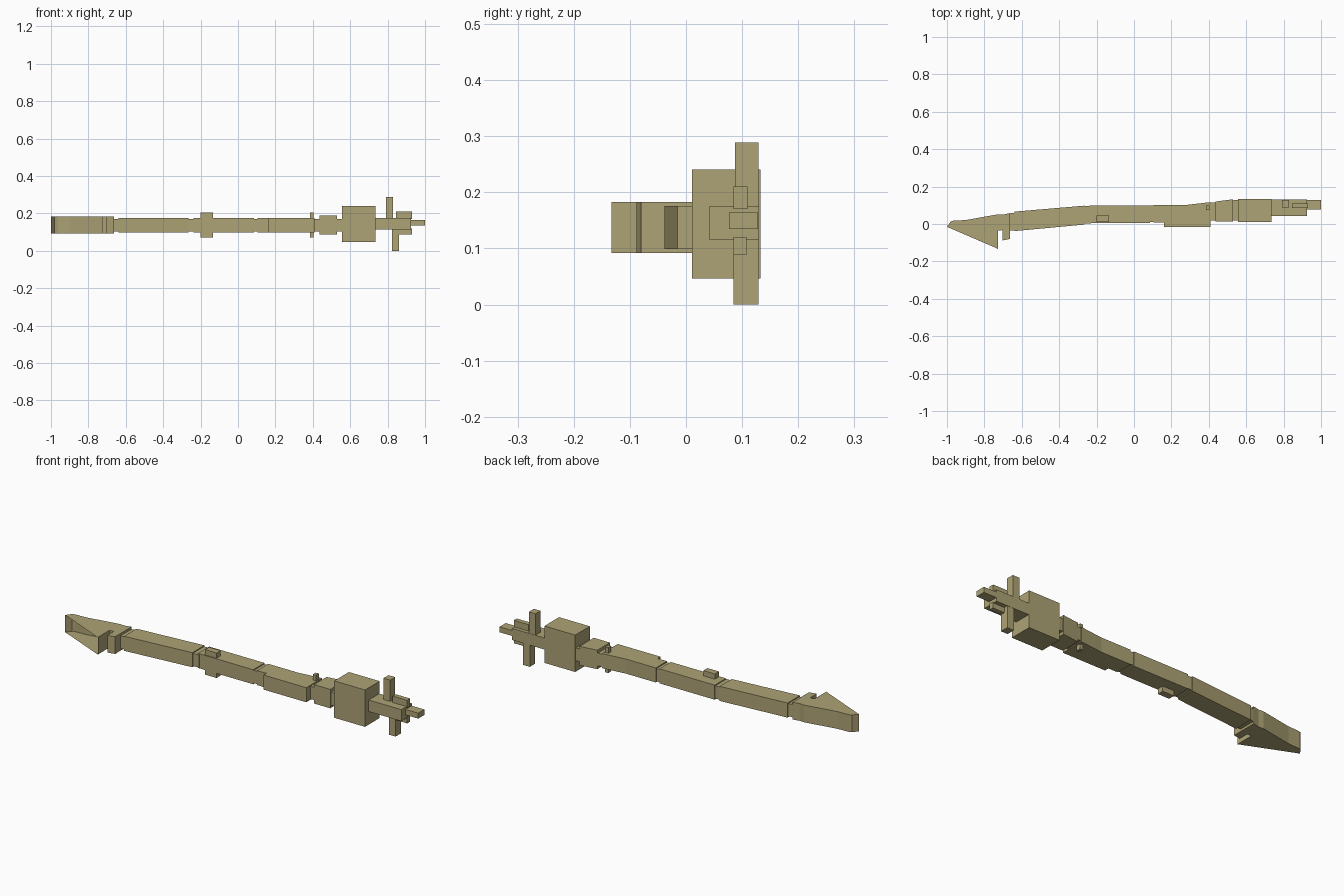
import bpy, bmesh

tan = bpy.data.materials.new("khaki tan")
tan.diffuse_color = (0.42, 0.365, 0.18, 1)


def prism(name, pts, z0, z1, open_side=None):
    """Extrude an x/y outline from z0 to z1; open_side drops one side wall."""
    bm = bmesh.new()
    low = [bm.verts.new((x, y, z0)) for x, y in pts]
    high = [bm.verts.new((x, y, z1)) for x, y in pts]
    bm.faces.new(low[::-1])
    bm.faces.new(high)
    n = len(pts)
    walls = [bm.faces.new((low[i], low[(i + 1) % n], high[(i + 1) % n], high[i]))
             for i in range(n)]
    bmesh.ops.recalc_face_normals(bm, faces=bm.faces[:])
    if open_side is not None:
        bmesh.ops.delete(bm, geom=[walls[open_side]], context='FACES_ONLY')
    me = bpy.data.meshes.new(name)
    bm.to_mesh(me)
    bm.free()
    me.materials.append(tan)
    ob = bpy.data.objects.new(name, me)
    bpy.context.collection.objects.link(ob)
    return ob


def box(name, x0, x1, y0, y1, z0, z1):
    return prism(name, [(x0, y0), (x1, y0), (x1, y1), (x0, y1)], z0, z1)


# Wedge-shaped end with a slot; its slanted front is open
prism("wedge_end", [
    (-1, -0.015), (-0.727, -0.133), (-0.727, -0.035), (-0.703, -0.033),
    (-0.703, -0.088), (-0.663, -0.08), (-0.663, 0.058), (-0.70, 0.05),
    (-0.727, 0.052), (-0.90, 0.021), (-0.965, 0.018), (-0.98, 0.013)],
    0.092, 0.183, open_side=0)

# Long shaft segments
prism("rear_segment", [(-0.64, -0.038), (-0.265, -0.003),
                       (-0.265, 0.098), (-0.64, 0.066)], 0.099, 0.176)
box("middle_segment", -0.238, 0.085, 0.006, 0.1, 0.099, 0.176)
prism("front_segment", [(0.105, 0.009), (0.16, 0.009), (0.16, -0.015), (0.41, -0.015),
                        (0.41, 0.117), (0.28, 0.102), (0.105, 0.102)], 0.099, 0.176)
prism("collar", [(0.435, 0.014), (0.53, 0.014), (0.53, 0.132), (0.435, 0.12)],
      0.088, 0.188)

# Thin necks showing in the grooves between segments
prism("rear_neck", [(-0.67, -0.036), (-0.63, -0.033), (-0.63, 0.062), (-0.67, 0.056)],
      0.104, 0.171)
box("middle_neck", -0.27, -0.23, 0.002, 0.096, 0.104, 0.171)
box("front_neck", 0.08, 0.11, 0.01, 0.098, 0.104, 0.171)
prism("collar_neck", [(0.405, 0.018), (0.56, 0.018), (0.56, 0.13), (0.405, 0.113)],
      0.104, 0.171)

# Cross pins poking out above and below the shaft
box("shaft_clip", -0.2, -0.133, 0.011, 0.045, 0.072, 0.204)
box("shaft_pin", 0.386, 0.404, 0.074, 0.098, 0.072, 0.206)

# Heavy block and stepped tip
box("head_block", 0.555, 0.735, 0.011, 0.133, 0.046, 0.241)
box("tip_base", 0.73, 0.926, 0.042, 0.13, 0.115, 0.176)
box("tip", 0.92, 1.0, 0.077, 0.128, 0.135, 0.164)

# Posts and side plates around the tip
box("upper_post", 0.79, 0.829, 0.087, 0.129, 0.17, 0.289)
box("lower_post", 0.823, 0.862, 0.085, 0.129, 0.0, 0.12)
box("upper_plate", 0.845, 0.93, 0.085, 0.11, 0.17, 0.21)
box("lower_plate", 0.86, 0.93, 0.085, 0.108, 0.088, 0.12)
